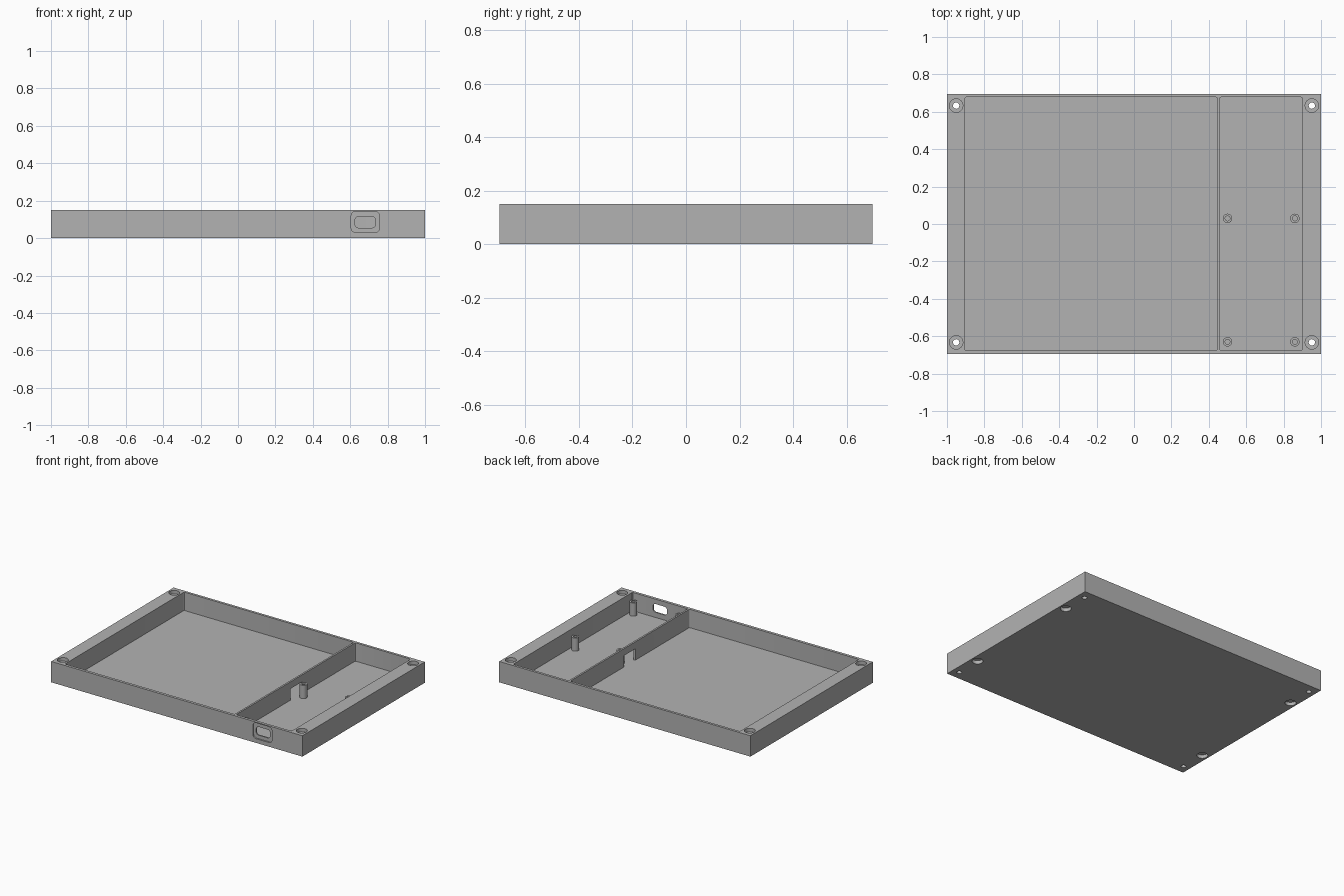
import bpy
import math
from mathutils import Matrix

cube = bpy.data.objects.get("Cube")
if cube:
    bpy.data.objects.remove(cube, do_unlink=True)

grey = bpy.data.materials.new("plain grey")
grey.use_nodes = True
colour = (0.45, 0.45, 0.45, 1)
grey.diffuse_color = colour
grey.node_tree.nodes["Principled BSDF"].inputs["Base Color"].default_value = colour

L, W, H = 1.0, 0.696, 0.15      # half length, half width, height
FLOOR = 0.018


def prism(name, outline, low, high):
    """Solid from a flat outline, extruded from low to high along z."""
    n = len(outline)
    verts = [(x, y, z) for z in (low, high) for x, y in outline]
    faces = [tuple(reversed(range(n))), tuple(range(n, 2 * n))]
    faces += [(i, (i + 1) % n, n + (i + 1) % n, n + i) for i in range(n)]
    mesh = bpy.data.meshes.new(name)
    mesh.from_pydata(verts, [], faces)
    mesh.materials.append(grey)
    obj = bpy.data.objects.new(name, mesh)
    bpy.context.collection.objects.link(obj)
    return obj


def rounded(x0, x1, y0, y1, r, steps=6):
    """Rectangle outline with rounded corners."""
    corners = [(x1 - r, y1 - r), (x0 + r, y1 - r), (x0 + r, y0 + r), (x1 - r, y0 + r)]
    pts = []
    for k, (cx, cy) in enumerate(corners):
        for s in range(steps + 1):
            a = (k + s / steps) * math.pi / 2
            pts.append((cx + r * math.cos(a), cy + r * math.sin(a)))
    return pts


def box(x0, x1, y0, y1):
    return [(x0, y0), (x1, y0), (x1, y1), (x0, y1)]


def circle(cx, cy, r, n=32):
    return [(cx + r * math.cos(2 * math.pi * i / n),
             cy + r * math.sin(2 * math.pi * i / n)) for i in range(n)]


def cut(target, outline, low, high, matrix=None):
    """Subtract a prism from the target."""
    cutter = prism("cutter", outline, low, high)
    cutter.hide_render = True
    if matrix:
        cutter.data.transform(matrix)
    mod = target.modifiers.new("cut", 'BOOLEAN')
    mod.operation, mod.solver, mod.object = 'DIFFERENCE', 'EXACT', cutter
    bpy.context.view_layer.objects.active = target
    bpy.ops.object.modifier_apply(modifier=mod.name)
    bpy.data.objects.remove(cutter, do_unlink=True)


# Tray body with two compartments, leaving a thin divider between them
tray = prism("tray", box(-L, L, -W, W), 0, H)
for x0, x1 in ((-0.904, 0.446), (0.459, 0.9)):
    cut(tray, rounded(x0, x1, -0.676, 0.678, 0.008, 3), FLOOR, H + 0.1)

# Cable notch through the divider
cut(tray, box(0.42, 0.48, -0.06, 0.07), FLOOR, 0.1)

# Counterbored corner screw holes, and blind pockets under the end rims
for sx in (-1, 1):
    for sy in (-1, 1):
        cut(tray, circle(sx * 0.951, sy * 0.633, 0.036), H - 0.025, H + 0.1)
        cut(tray, circle(sx * 0.951, sy * 0.633, 0.017), -0.1, H)
        cut(tray, circle(sx * 0.953, sy * 0.446, 0.036), -0.1, 0.025)

# Connector port in the front wall: a shallow recess and a through opening
upright = Matrix.Rotation(math.pi / 2, 4, 'X')      # local z becomes -y
cut(tray, rounded(0.605, 0.757, 0.03, 0.143, 0.025), W - 0.01, W + 0.1, upright)
cut(tray, rounded(0.625, 0.736, 0.055, 0.115, 0.02), W - 0.1, W + 0.1, upright)

# Hollow board posts standing in the small compartment
posts = []
for x, row in ((0.5, "left"), (0.86, "right")):
    for y, end in ((-0.63, "front"), (0.03, "back")):
        post = prism(f"post_{end}_{row}", circle(x, y, 0.025), FLOOR - 0.005, 0.113)
        cut(post, circle(x, y, 0.013, 24), FLOOR + 0.01, 0.2)
        posts.append(post)

# Smooth round walls while keeping edges sharp
bpy.ops.object.select_all(action='DESELECT')
for obj in [tray] + posts:
    obj.select_set(True)
bpy.context.view_layer.objects.active = tray
bpy.ops.object.shade_smooth_by_angle(angle=math.radians(30))
